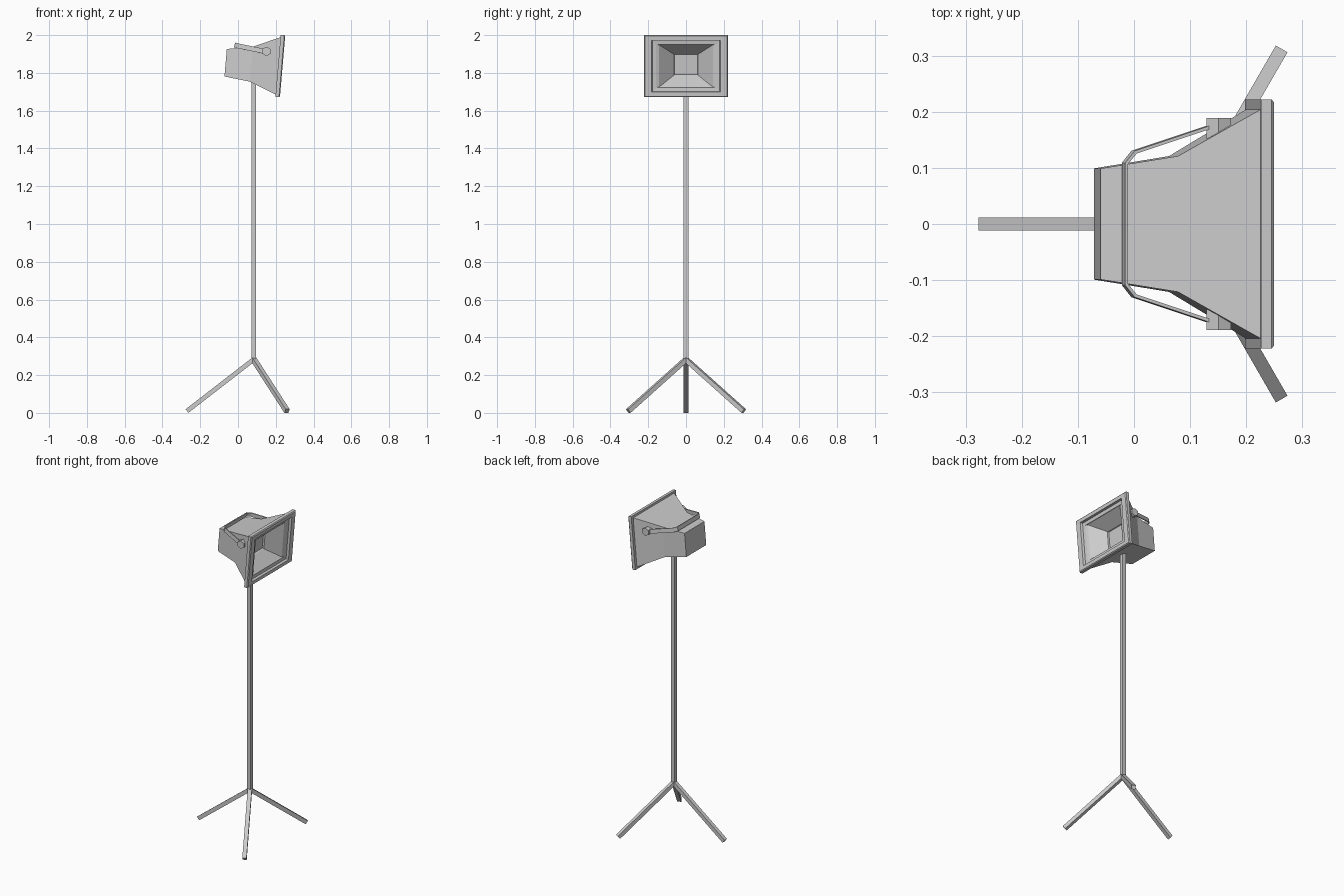
import bpy, bmesh, math
from mathutils import Vector, Matrix

if "Cube" in bpy.data.objects:
    bpy.data.objects.remove(bpy.data.objects["Cube"])

POLE_X = 0.083
HEAD = Matrix.Translation((0.236, 0, 1.835)) @ Matrix.Rotation(math.radians(4.9), 4, 'Y')


def finish(name, bm, matrix=None):
    bmesh.ops.recalc_face_normals(bm, faces=bm.faces)
    mesh = bpy.data.meshes.new(name)
    bm.to_mesh(mesh)
    bm.free()
    obj = bpy.data.objects.new(name, mesh)
    bpy.context.collection.objects.link(obj)
    if matrix:
        obj.matrix_world = matrix
    return obj


def loft(name, rings, cap_first=False, cap_last=False, closed=False):
    """Join rectangles (x, half width, half height, centre z) along the lamp axis."""
    bm = bmesh.new()
    loops = [[bm.verts.new((x, sy * hy, zc + sz * hz))
              for sy, sz in ((-1, -1), (1, -1), (1, 1), (-1, 1))]
             for x, hy, hz, zc in rings]
    pairs = list(zip(loops, loops[1:]))
    if closed:
        pairs.append((loops[-1], loops[0]))
    for a, b in pairs:
        for i in range(4):
            j = (i + 1) % 4
            bm.faces.new((a[i], a[j], b[j], b[i]))
    if cap_first:
        bm.faces.new(loops[0])
    if cap_last:
        bm.faces.new(loops[-1])
    return finish(name, bm, HEAD)


def bar(name, start, end, radius, sides, spin):
    """Straight prism between two points."""
    start, end = Vector(start), Vector(end)
    d = end - start
    bm = bmesh.new()
    bmesh.ops.create_cone(bm, cap_ends=True, segments=sides, radius1=radius,
                          radius2=radius, depth=d.length,
                          matrix=Matrix.Rotation(spin, 4, 'Z'))
    # frame with one axis kept horizontal
    z = d.normalized()
    side = Vector((0, 0, 1)).cross(z)
    side = side.normalized() if side.length > 1e-4 else Vector((0, 1, 0))
    rot = Matrix((side, z.cross(side), z)).transposed().to_4x4()
    return finish(name, bm, Matrix.Translation((start + end) / 2) @ rot)


# Square pole and three legs
R = 0.012 * math.sqrt(2)
bar("pole", (POLE_X, 0, 0.28), (POLE_X, 0, 1.77), R, 4, math.pi / 4)
for i, deg in enumerate((180, 60, -60)):
    a = math.radians(deg)
    bar(f"leg_{i + 1}", (POLE_X, 0, 0.283),
        (POLE_X + 0.353 * math.cos(a), 0.353 * math.sin(a), 0.0098), R, 4, math.pi / 4)

# Flared lamp housing
loft("lamp_housing", [(-0.302, 0.099, 0.073, -0.007),
                      (-0.166, 0.121, 0.093, -0.003),
                      (-0.022, 0.205, 0.153, 0)], cap_first=True)

# Front frame with softened outer edge
loft("front_frame", [(-0.024, 0.222, 0.165, 0), (-0.005, 0.222, 0.165, 0),
                     (0, 0.217, 0.160, 0), (0, 0.182, 0.138, 0),
                     (-0.012, 0.178, 0.135, 0), (-0.024, 0.178, 0.135, 0)], closed=True)

# Stepped reflector with a square lamp plate at its back
loft("reflector", [(-0.014, 0.179, 0.136, 0), (-0.016, 0.159, 0.114, 0),
                   (-0.022, 0.142, 0.112, 0), (-0.095, 0.063, 0.055, 0),
                   (-0.105, 0.061, 0.053, 0)], cap_last=True)

# Flat strap handle wrapped over the housing
half = [(0.150, 0.178, 1.912), (0.000, 0.128, 1.943), (-0.016, 0.108, 1.947)]
path = half + [(x, -y, z) for x, y, z in reversed(half)]
up = Vector((0.003, 0, 0.0125))
bm = bmesh.new()
rows = [(bm.verts.new(Vector(p) - up), bm.verts.new(Vector(p) + up)) for p in path]
for a, b in zip(rows, rows[1:]):
    bm.faces.new((a[0], b[0], b[1], a[1]))
handle = finish("handle_strap", bm)
mod = handle.modifiers.new("thickness", 'SOLIDIFY')
mod.thickness = 0.006
mod.offset = 0

# Hexagonal pivot knobs
for side, s in (("left", -1), ("right", 1)):
    bar(f"pivot_knob_{side}", (0.151, s * 0.13, 1.914), (0.151, s * 0.189, 1.914),
        0.0248, 6, 0)
